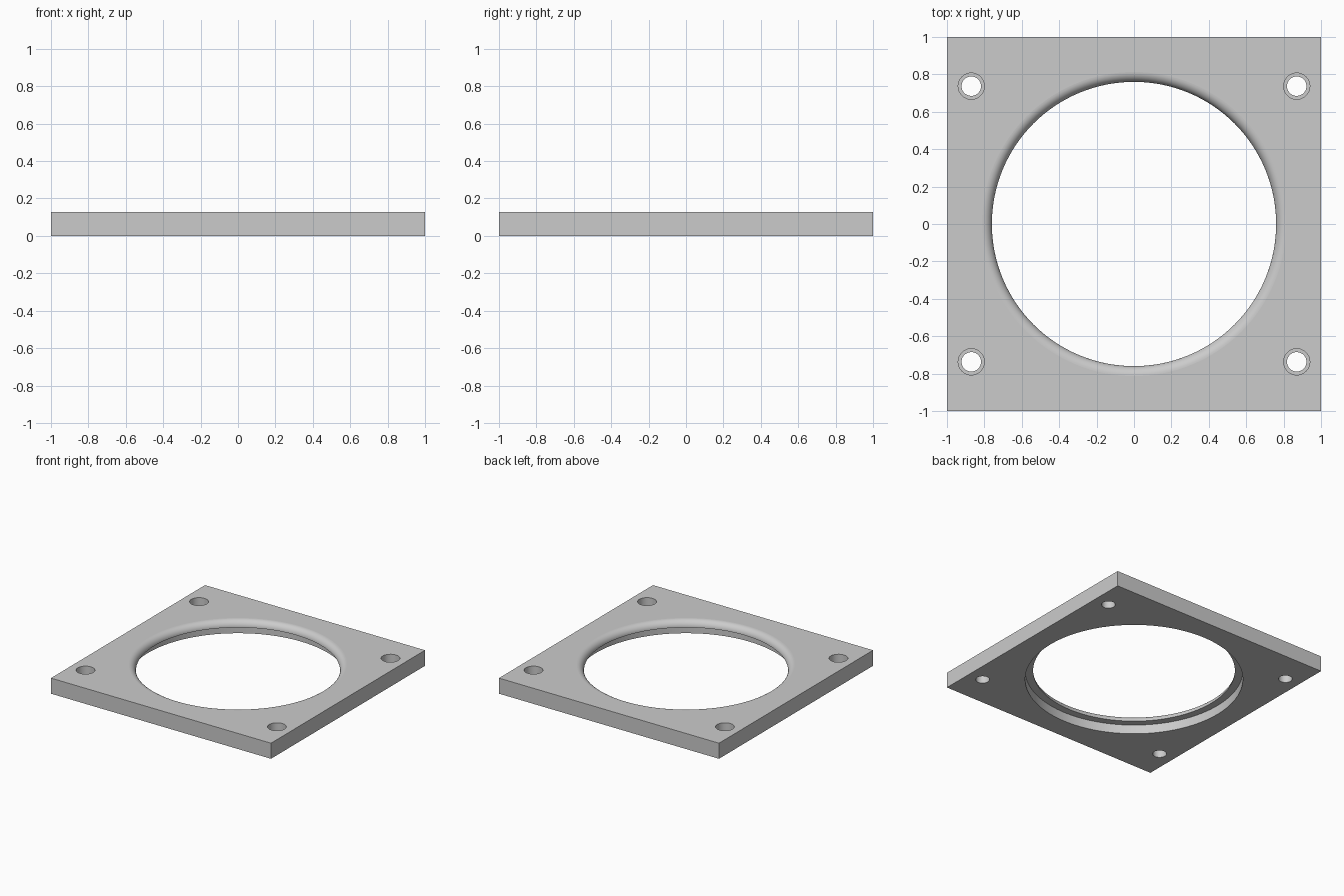
import bpy
import bmesh
from math import cos, sin, pi, radians

cube = bpy.data.objects.get("Cube")
if cube:
    bpy.data.objects.remove(cube, do_unlink=True)

THICK = 0.128      # plate thickness
BORE = 0.76        # radius of the central opening
RECESS = 0.82      # radius of the recess underneath
LIP_Z = 0.075      # underside of the rounded lip
SCREW_X, SCREW_Y = 0.87, 0.737

bm = bmesh.new()
top_edges, bottom_edges = [], []


def loop_edges(ring):
    return [bm.edges.new((ring[i], ring[(i + 1) % len(ring)]))
            for i in range(len(ring))]


def wall(rings, smooth):
    """Join rings running from the top surface to the bottom surface."""
    top_edges.extend(loop_edges(rings[0]))
    bottom_edges.extend(loop_edges(rings[-1]))
    for a, b in zip(rings, rings[1:]):
        n = len(a)
        for i in range(n):
            j = (i + 1) % n
            bm.faces.new((a[i], a[j], b[j], b[i])).smooth = smooth


def turned_hole(x, y, profile, steps):
    """Revolve a (radius, height) profile around a vertical axis."""
    rings = []
    for r, z in profile:
        angles = [2 * pi * i / steps for i in range(steps)]
        rings.append([bm.verts.new((x + r * cos(a), y + r * sin(a), z))
                      for a in angles])
    wall(rings, True)


# Outer square sides
corners = [(-1, -1), (1, -1), (1, 1), (-1, 1)]
wall([[bm.verts.new((x, y, z)) for x, y in corners] for z in (THICK, 0)], False)

# Central opening: rounded upper lip above a wider recess
fillet = THICK - LIP_Z
lip = [(BORE + fillet * (1 - cos(a)), LIP_Z + fillet * sin(a))
       for a in (pi / 2 * (1 - k / 10) for k in range(11))]
turned_hole(0, 0, lip + [(RECESS, LIP_Z), (RECESS, 0)], 128)

# Counterbored screw holes in the corners
screw = [(0.07, THICK), (0.07, 0.064), (0.052, 0.064), (0.052, 0)]
for sx in (-1, 1):
    for sy in (-1, 1):
        turned_hole(sx * SCREW_X, sy * SCREW_Y, screw, 48)

# Flat top and bottom surfaces around the holes
for edges in (top_edges, bottom_edges):
    bmesh.ops.triangle_fill(bm, edges=edges, use_beauty=True)
bmesh.ops.recalc_face_normals(bm, faces=bm.faces)

# Keep hard corners crisp
for e in bm.edges:
    if e.calc_face_angle(0) > radians(30):
        e.smooth = False

mesh = bpy.data.meshes.new("mounting_plate")
bm.to_mesh(mesh)
bm.free()

# Plain grey finish
GREY = (0.6, 0.6, 0.6, 1)
mat = bpy.data.materials.new("light_grey")
mat.use_nodes = True
mat.diffuse_color = GREY
mat.node_tree.nodes["Principled BSDF"].inputs["Base Color"].default_value = GREY
mesh.materials.append(mat)

plate = bpy.data.objects.new("mounting_plate", mesh)
bpy.context.collection.objects.link(plate)
